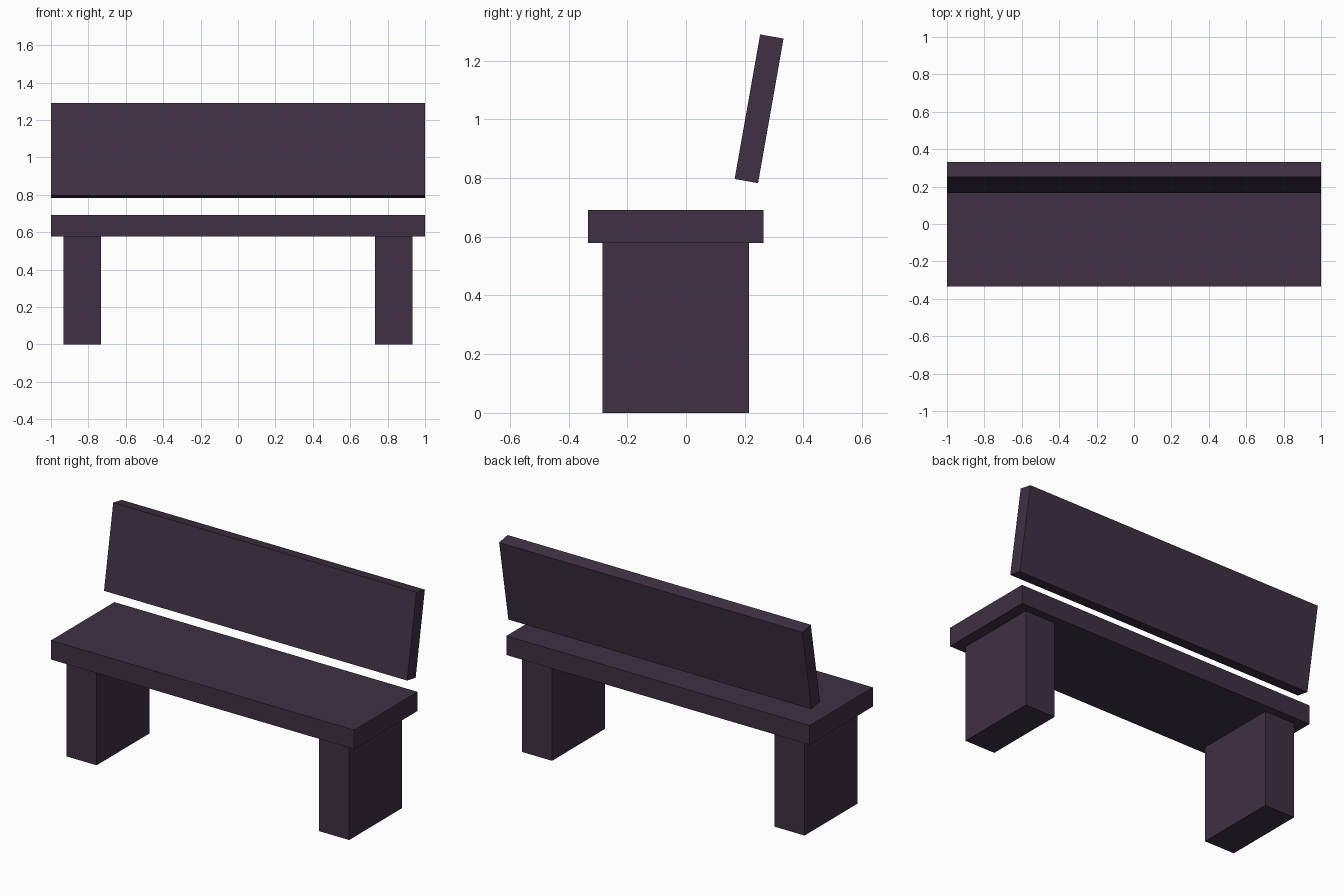
import bpy
import math

cube = bpy.data.objects.get("Cube")
if cube:
    bpy.data.objects.remove(cube, do_unlink=True)

# Single dark plum finish
plum = bpy.data.materials.new("dark_plum")
plum.use_nodes = True
colour = (0.050, 0.030, 0.058, 1.0)
plum.diffuse_color = colour
plum.node_tree.nodes["Principled BSDF"].inputs["Base Color"].default_value = colour


def block(name, size, centre, tilt=0.0):
    """Flat-sided box, optionally leaning back about the x axis."""
    bpy.ops.mesh.primitive_cube_add(size=1, location=centre)
    obj = bpy.context.object
    obj.name = name
    obj.scale = size
    bpy.ops.object.transform_apply(location=False, rotation=False, scale=True)
    obj.rotation_euler.x = -math.radians(tilt)
    obj.data.materials.append(plum)
    return obj


LEG_HEIGHT = 0.578
SEAT_THICKNESS = 0.114
SEAT_Y = -0.035

# Seat slab
block("seat", (2.0, 0.597, SEAT_THICKNESS), (0, SEAT_Y, LEG_HEIGHT + SEAT_THICKNESS / 2))

# Broad block legs
for side, name in ((1, "left_leg"), (-1, "right_leg")):
    block(name, (0.2, 0.5, LEG_HEIGHT), (side * 0.833, SEAT_Y, LEG_HEIGHT / 2))

# Backrest, floating above the seat and leaning back
block("backrest", (2.0, 0.081, 0.5), (0, 0.249, 1.036), tilt=10)
